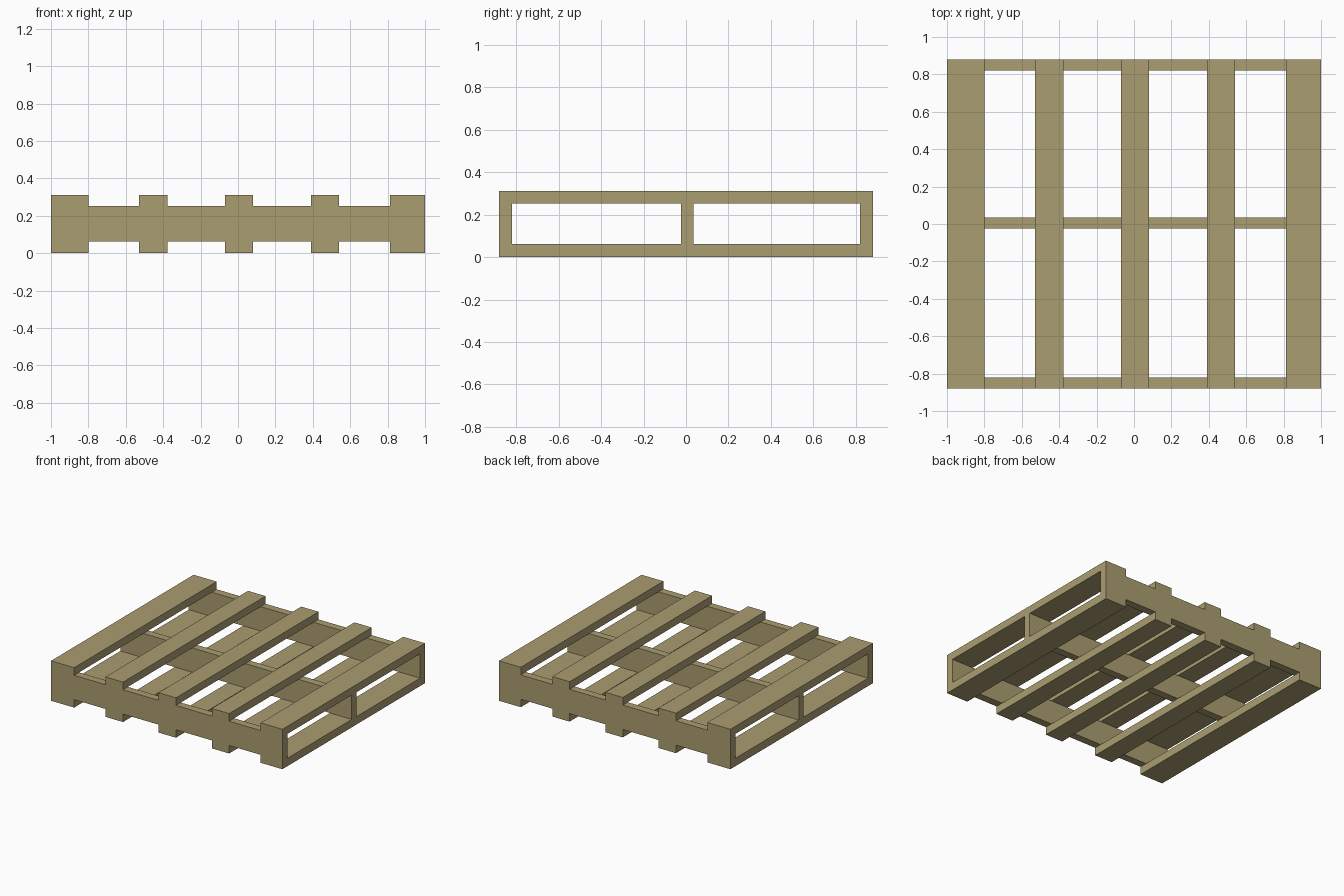
import bpy, bmesh
from mathutils import Matrix, Vector

if "Cube" in bpy.data.objects:
    bpy.data.objects.remove(bpy.data.objects["Cube"])

HALF_Y = 0.88
BOARD_Z = [(0.0, 0.062), (0.252, 0.312)]
BOARD_X = [(-1.0, -0.8), (-0.53, -0.378), (-0.07, 0.08), (0.39, 0.54), (0.812, 1.0)]
STRINGER_Y = [(-HALF_Y, -0.82), (-0.024, 0.036), (0.82, HALF_Y)]


def boxes(name, spans):
    """One object made of axis-aligned boxes, each given as x, y, z ranges."""
    bm = bmesh.new()
    for span in spans:
        centre = Vector([(a + b) / 2 for a, b in span])
        size = Vector([b - a for a, b in span])
        bmesh.ops.create_cube(bm, size=1, matrix=Matrix.Translation(centre) @ Matrix.Diagonal(size).to_4x4())
    mesh = bpy.data.meshes.new(name)
    bm.to_mesh(mesh)
    bm.free()
    obj = bpy.data.objects.new(name, mesh)
    bpy.context.collection.objects.link(obj)
    return obj


# Top and bottom deck boards, running front to back
pallet = boxes("pallet", [(x, (-HALF_Y, HALF_Y), z) for z in BOARD_Z for x in BOARD_X])

# Three stringers between the decks, running left to right
stringers = boxes("stringers", [((-1, 1), y, (BOARD_Z[0][1], BOARD_Z[1][0])) for y in STRINGER_Y])

# Fuse everything into one seamless wooden frame
union = pallet.modifiers.new("join_stringers", "BOOLEAN")
union.operation = "UNION"
union.solver = "EXACT"
union.object = stringers
bpy.context.view_layer.objects.active = pallet
bpy.ops.object.modifier_apply(modifier=union.name)
bpy.data.objects.remove(stringers)

# Merge flush faces so no seams remain
bm = bmesh.new()
bm.from_mesh(pallet.data)
bmesh.ops.remove_doubles(bm, verts=bm.verts, dist=1e-4)
bmesh.ops.dissolve_limit(bm, angle_limit=0.02, verts=bm.verts, edges=bm.edges)
bm.to_mesh(pallet.data)
bm.free()

# Pale wood
wood = bpy.data.materials.new("wood")
wood.diffuse_color = (0.41, 0.34, 0.165, 1)
wood.use_nodes = True
wood.node_tree.nodes["Principled BSDF"].inputs["Base Color"].default_value = wood.diffuse_color
pallet.data.materials.clear()
pallet.data.materials.append(wood)
